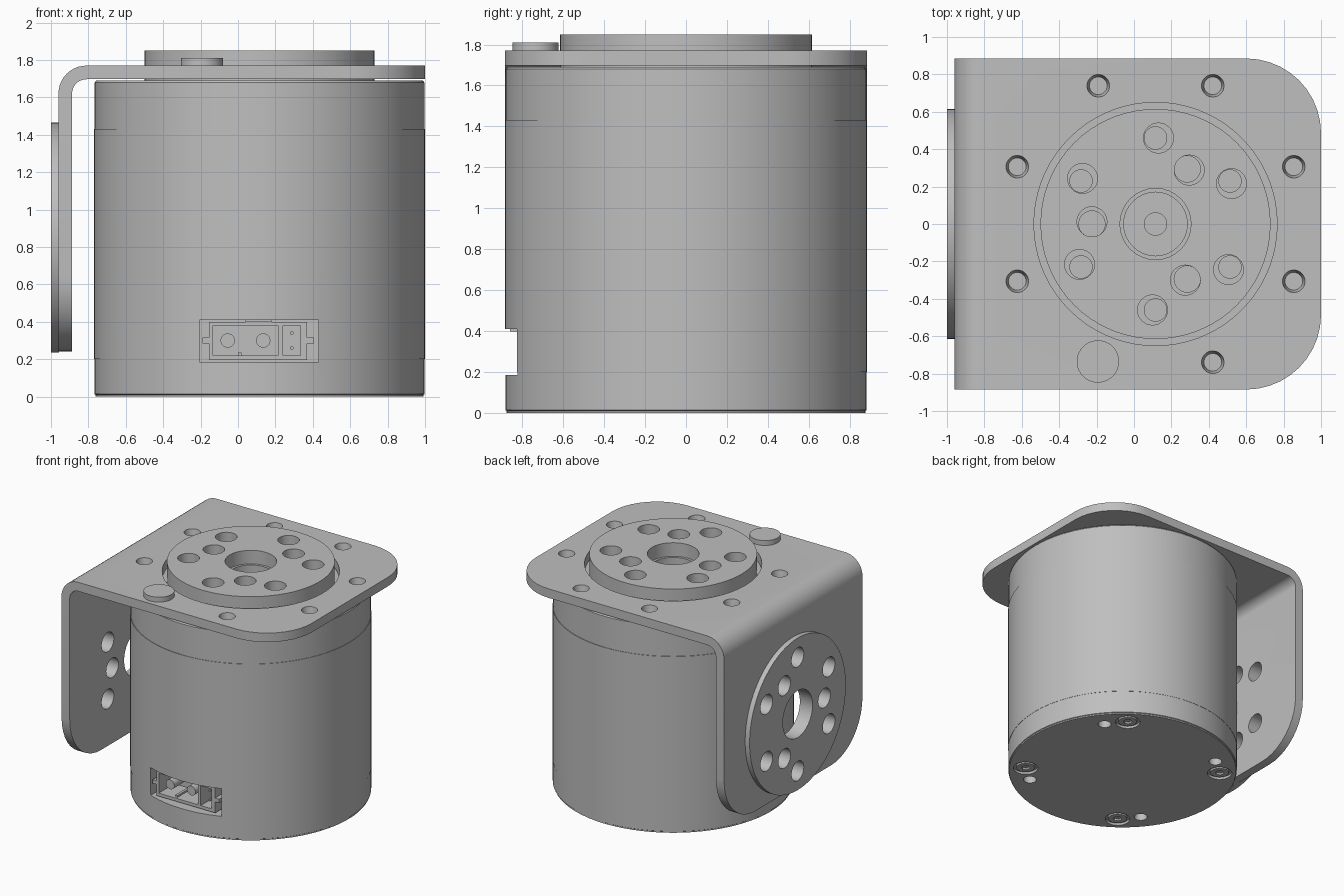
import bpy, bmesh
from math import radians, cos, sin, pi
from mathutils import Matrix, Vector

cube = bpy.data.objects.get("Cube")
if cube:
    bpy.data.objects.remove(cube)

GREY = (0.52, 0.52, 0.52, 1)
metal = bpy.data.materials.new("plain grey")
metal.use_nodes = True
metal.diffuse_color = GREY
metal.node_tree.nodes["Principled BSDF"].inputs["Base Color"].default_value = GREY

CX = 0.115          # motor axis
SIDE_Z = 0.85       # axis height of the side disc
R = 0.885
FLOOR, PLATE_LOW, PLATE_TOP, DISC_TOP = 1.69, 1.70, 1.77, 1.85


def finish(bm, name):
    bmesh.ops.recalc_face_normals(bm, faces=bm.faces)
    me = bpy.data.meshes.new(name)
    bm.to_mesh(me)
    bm.free()
    me.materials.append(metal)
    ob = bpy.data.objects.new(name, me)
    bpy.context.collection.objects.link(ob)
    return ob


def rod(bm, a, b, r, r2=None, seg=32):
    """Cylinder or cone from point a to point b."""
    a, b = Vector(a), Vector(b)
    d = b - a
    m = Matrix.Translation((a + b) / 2) @ d.to_track_quat('Z', 'Y').to_matrix().to_4x4()
    bmesh.ops.create_cone(bm, cap_ends=True, segments=seg, radius1=r,
                          radius2=r if r2 is None else r2, depth=d.length, matrix=m)


def box(bm, x, y, z):
    lo, hi = Vector((x[0], y[0], z[0])), Vector((x[1], y[1], z[1]))
    m = Matrix.Translation((lo + hi) / 2) @ Matrix.Diagonal((*(hi - lo), 1))
    bmesh.ops.create_cube(bm, size=1, matrix=m)


def rods(name, items, seg=32):
    bm = bmesh.new()
    for it in items:
        rod(bm, *it, seg=seg)
    return finish(bm, name)


def boxes(name, items):
    bm = bmesh.new()
    for it in items:
        box(bm, *it)
    return finish(bm, name)


def cut(target, cutter):
    mod = target.modifiers.new("cut", 'BOOLEAN')
    mod.operation, mod.solver, mod.object = 'DIFFERENCE', 'EXACT', cutter
    bpy.context.view_layer.objects.active = target
    bpy.ops.object.modifier_apply(modifier=mod.name)


def drop(*obs):
    for ob in obs:
        bpy.data.objects.remove(ob)


def ring(n, r, start):
    return [(r * cos(radians(start) + 2 * pi * i / n),
             r * sin(radians(start) + 2 * pi * i / n)) for i in range(n)]


def pillar(p, z0, z1, r, r2=None):
    return ((CX + p[0], p[1], z0), (CX + p[0], p[1], z1), r, r2)


# Motor body, turned from a profile with a faint seam near each end
bm = bmesh.new()
profile = [(0, 0), (R - 0.008, 0), (R - 0.008, 0.01), (R - 0.002, 0.014), (R - 0.002, 0.2),
           (R, 0.2), (R, 1.43), (R - 0.004, 1.43), (R - 0.004, 1.68), (R - 0.012, FLOOR), (0, FLOOR)]
vs = [bm.verts.new((CX + r, 0, z)) for r, z in profile]
es = [bm.edges.new(p) for p in zip(vs, vs[1:])]
bmesh.ops.spin(bm, geom=vs + es, cent=(CX, 0, 0), axis=(0, 0, 1), angle=2 * pi,
               steps=72, use_duplicate=False)
bmesh.ops.remove_doubles(bm, verts=bm.verts, dist=0.0005)
body = finish(bm, "motor_body")

# Body openings: connector bay, screw pockets and holes below, bores above
screws = ring(4, 0.75, 53)
bay = boxes("bay_cutter", [((-0.205, 0.43), (-1, -0.55), (0.185, 0.41))])
cut(body, bay)
pockets = rods("pocket_cutter", [pillar(p, -0.1, 0.02, 0.095) for p in screws]
               + [pillar(p, -0.1, 0.12, 0.05) for p in ring(4, 0.73, 39)])
cut(body, pockets)
bores = rods("bore_cutter", [pillar(p, 1.55, 1.8, 0.06) for p in ring(6, 0.46, 30)]
             + [pillar(p, 1.6, 1.8, 0.07) for p in ring(3, 0.34, 60)]
             + [pillar((0, 0), 1.6, 1.8, 0.17)])
cut(body, bores)
drop(bay, pockets, bores)

# Screws in the base
bm = bmesh.new()
for p in screws:
    rod(bm, *pillar(p, 0.004, 0.03, 0.07, 0.075))
base_screws = finish(bm, "base_screws")
sockets = rods("socket_cutter", [pillar(p, -0.1, 0.02, 0.035) for p in screws], seg=6)
cut(base_screws, sockets)
drop(sockets)

# Connector housing with two cavities
housing = boxes("connector_housing", [((-0.155, 0.37), (-0.82, -0.54), (0.195, 0.4))])
cavities = boxes("cavity_cutter", [((-0.135, 0.215), (-1, -0.62), (0.22, 0.38)),
                                   ((0.24, 0.335), (-1, -0.62), (0.22, 0.38))])
cut(housing, cavities)
drop(cavities)
bm = bmesh.new()
for x in (-0.055, 0.135):
    rod(bm, (x, -0.6, 0.3), (x, -0.79, 0.3), 0.038)
for z in (0.26, 0.34):
    rod(bm, (0.288, -0.6, z), (0.288, -0.78, z), 0.01, seg=8)
finish(bm, "connector_pins")
boxes("connector_tabs", [((-0.19, -0.15), (-0.82, -0.6), (0.285, 0.315)),
                         ((0.365, 0.405), (-0.82, -0.6), (0.285, 0.315)),
                         ((0.0, 0.02), (-0.8, -0.6), (0.215, 0.235)),
                         ((0.04, 0.18), (-0.86, -0.6), (0.398, 0.416))])

# Output disc on top with counterbored holes
disc = rods("output_disc", [pillar((0, 0), FLOOR - 0.005, DISC_TOP, 0.615)], seg=72)
wide = rods("wide_cutter", [pillar(p, 1.74, 2, 0.08) for p in ring(6, 0.46, 28) + ring(3, 0.34, 58)]
            + [pillar((0, 0), 1.74, 2, 0.19)])
narrow = rods("narrow_cutter", [pillar(p, 1.6, 1.78, 0.06) for p in ring(6, 0.46, 30)]
              + [pillar(p, 1.6, 1.78, 0.07) for p in ring(3, 0.34, 60)]
              + [pillar((0, 0), 1.6, 1.78, 0.17)])
cut(disc, wide)
cut(disc, narrow)
drop(wide, narrow)
hub = rods("centre_hub", [pillar((0, 0), 1.58, 1.66, 0.175)])
hub_hole = rods("hub_cutter", [pillar((0, 0), 1.59, 1.8, 0.06)])
cut(hub, hub_hole)
drop(hub_hole)

# L-shaped bracket: bent strip, extruded across, outer corners rounded
LEFT, RIGHT, LOW, T = -0.96, 1.0, 0.24, 0.073
BEND = 0.15
bend = [radians(180 - 90 * i / 10) for i in range(11)]
bx, bz = LEFT + BEND, PLATE_TOP - BEND
outer = [(LEFT, LOW)] + [(bx + BEND * cos(a), bz + BEND * sin(a)) for a in bend] + [(RIGHT, PLATE_TOP)]
inr = BEND - T
inner = [(LEFT + T, LOW)] + [(bx + inr * cos(a), bz + inr * sin(a)) for a in bend] + [(RIGHT, PLATE_TOP - T)]
bm = bmesh.new()
face = bm.faces.new([bm.verts.new((x, -R, z)) for x, z in outer + inner[::-1]])
ext = bmesh.ops.extrude_face_region(bm, geom=[face])
bmesh.ops.translate(bm, vec=(0, 2 * R, 0), verts=[v for v in ext["geom"] if isinstance(v, bmesh.types.BMVert)])
corners = [e for e in bm.edges
           if abs(e.verts[0].co.y - e.verts[1].co.y) < 1e-4
           and (all(v.co.x > RIGHT - 0.01 for v in e.verts) or all(v.co.z < LOW + 0.01 for v in e.verts))]
bmesh.ops.bevel(bm, geom=corners, offset=0.4, segments=10, profile=0.5, affect='EDGES')
bracket = finish(bm, "bracket")

opening = rods("opening_cutter", [pillar((0, 0), 1.6, 2, 0.65)], seg=72)
mounts = rods("mount_cutter", [pillar(p, 1.69, 1.78, 0.046, 0.062)
                               for i, p in enumerate(ring(8, 0.8, 22.5)) if i != 5])
cut(bracket, opening)
cut(bracket, mounts)
drop(opening, mounts)

# Side disc, its hole pattern running through the bracket
side = rods("side_disc", [((-1, 0, SIDE_Z), (LEFT + 0.002, 0, SIDE_Z), 0.615)], seg=72)
pattern = [(p, 0.078) for p in ring(6, 0.46, 30) + ring(3, 0.34, 60)] + [((0, 0), 0.19)]
through = rods("through_cutter", [((-1.1, y, SIDE_Z + z), (-0.82, y, SIDE_Z + z), r)
                                  for (y, z), r in pattern])
cut(side, through)
cut(bracket, through)
drop(through)

# Round cap on the bracket
rods("bracket_cap", [((-0.193, -0.735, FLOOR + 0.06), (-0.193, -0.735, 1.81), 0.113)], seg=40)

bpy.ops.object.select_all(action='DESELECT')
for ob in bpy.context.collection.objects:
    if ob.type == 'MESH':
        ob.select_set(True)
        bpy.context.view_layer.objects.active = ob
bpy.ops.object.shade_smooth_by_angle(angle=radians(30))
